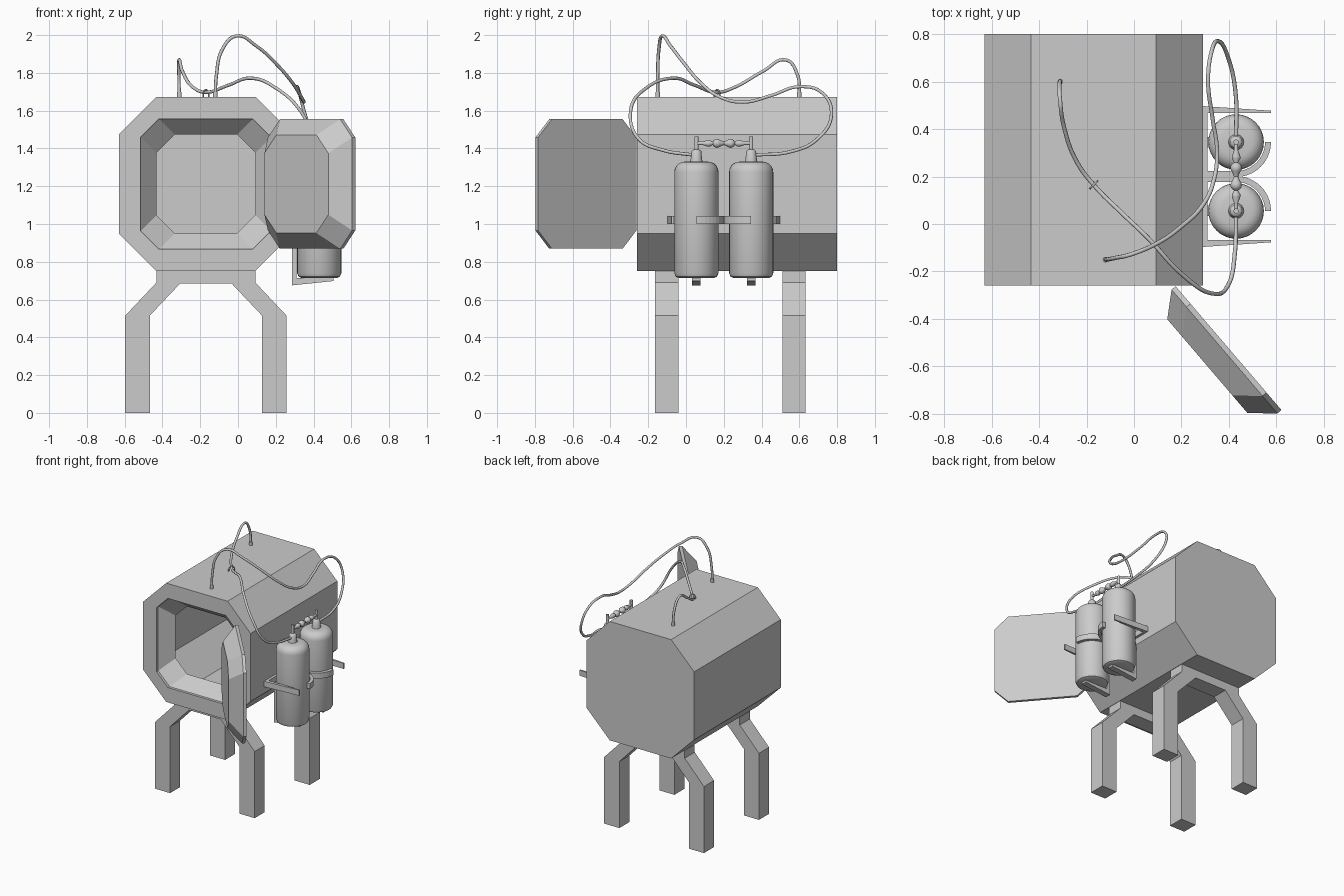
import bpy, bmesh, math
from mathutils import Vector, Matrix

if "Cube" in bpy.data.objects:
    bpy.data.objects.remove(bpy.data.objects["Cube"])

CX, CZ = -0.17, 1.212        # centre of the octagonal chamber
TX, MIDY = 0.43, 0.2         # tank axis x, mirror plane between tanks


def finish(name, bm, smooth=False):
    bmesh.ops.recalc_face_normals(bm, faces=bm.faces)
    me = bpy.data.meshes.new(name)
    bm.to_mesh(me)
    bm.free()
    ob = bpy.data.objects.new(name, me)
    bpy.context.collection.objects.link(ob)
    if smooth:
        bpy.ops.object.select_all(action='DESELECT')
        bpy.context.view_layer.objects.active = ob
        ob.select_set(True)
        bpy.ops.object.shade_smooth_by_angle(angle=math.radians(40))
    return ob


def loft(name, rings):
    bm = bmesh.new()
    vs = [[bm.verts.new(p) for p in r] for r in rings]
    n = len(vs[0])
    for a, b in zip(vs, vs[1:]):
        for i in range(n):
            j = (i + 1) % n
            bm.faces.new((a[i], a[j], b[j], b[i]))
    bm.faces.new(vs[0])
    bm.faces.new(vs[-1])
    return finish(name, bm)


def prism(name, pts, axis, lo, hi):
    if axis == 'y':
        return loft(name, [[(a, t, b) for a, b in pts] for t in (lo, hi)])
    return loft(name, [[(a, b, t) for a, b in pts] for t in (lo, hi)])


def octagon(h, c):
    k = h - c
    return [(-k, h), (k, h), (h, k), (h, -k), (k, -h), (-k, -h), (-h, -k), (-h, k)]


def lathe(name, profile, loc, axis='z', seg=24):
    bm = bmesh.new()
    vs = [bm.verts.new((r, 0, z)) for r, z in profile]
    edges = [bm.edges.new(p) for p in zip(vs, vs[1:])]
    bmesh.ops.spin(bm, geom=vs + edges, cent=(0, 0, 0), axis=(0, 0, 1),
                   angle=math.tau, steps=seg, use_duplicate=False)
    bmesh.ops.remove_doubles(bm, verts=bm.verts, dist=1e-5)
    if axis == 'y':
        bm.transform(Matrix.Rotation(-math.pi / 2, 4, 'X'))
    bm.transform(Matrix.Translation(loc))
    return finish(name, bm, True)


def hose(name, pts, radius=0.009):
    cu = bpy.data.curves.new(name, 'CURVE')
    cu.dimensions = '3D'
    cu.bevel_depth, cu.bevel_resolution, cu.resolution_u = radius, 2, 8
    cu.use_fill_caps = True
    sp = cu.splines.new('BEZIER')
    sp.bezier_points.add(len(pts) - 1)
    for bp, p in zip(sp.bezier_points, pts):
        bp.co = p
        bp.handle_left_type = bp.handle_right_type = 'AUTO'
    ob = bpy.data.objects.new(name, cu)
    bpy.context.collection.objects.link(ob)
    bpy.ops.object.select_all(action='DESELECT')
    bpy.context.view_layer.objects.active = ob
    ob.select_set(True)
    bpy.ops.object.convert(target='MESH')


# Hollow chamber: outer shell, bevelled doorway, inner walls
steps = [(0.46, 0.197, 0.8), (0.46, 0.197, -0.26), (0.345, 0.097, -0.26), (0.345, 0.097, -0.24),
         (0.262, 0.097, -0.145), (0.45, 0.193, -0.145), (0.45, 0.193, 0.79)]
loft("chamber", [[(CX + a, y, CZ + b) for a, b in octagon(h, c)] for h, c, y in steps])

# Open plug door, swung out on the right edge
hinge, d, n = Vector((0.175, -0.262, CZ)), Vector((0.65, -0.76, 0)), Vector((-0.76, -0.65, 0))
loft("door", [[hinge + d * (0.343 + a) + n * w + Vector((0, 0, b)) for a, b in octagon(h, 0.097)]
              for h, w in ((0.343, 0), (0.343, 0.022), (0.26, 0.117))])

# Arched leg pairs
half = [(0.262, 0.75), (0.262, 0.69), (0.427, 0.515), (0.427, 0),
        (0.297, 0), (0.297, 0.515), (0.135, 0.686)]
arch = [(CX + x, z) for x, z in half] + [(CX - x, z) for x, z in reversed(half)]
for name, y in (("front_legs", -0.163), ("rear_legs", 0.51)):
    prism(name, arch, 'y', y, y + 0.123)

# Gas tanks with necks, valves and brackets
for side, s in (("front", -1), ("rear", 1)):
    y = MIDY + 0.145 * s
    shoulder = [(0.062 + 0.055 * math.cos(t), 1.275 + 0.055 * math.sin(t))
                for t in (i * math.pi / 10 for i in range(6))]
    lathe(side + "_tank", [(0, 0.713), (0.09, 0.713), (0.109, 0.721), (0.117, 0.74)]
          + shoulder + [(0, 1.333)], (TX, y, 0), seg=32)
    lathe(side + "_neck", [(0, 1.325), (0.034, 1.325), (0.03, 1.345), (0.026, 1.385), (0.02, 1.392),
                           (0.011, 1.395), (0.011, 1.462), (0, 1.462)], (TX, y, 0), seg=16)
    # Coupling halves between the two valves
    prof = [(0, 0), (0.009, 0), (0.009, 0.035), (0.018, 0.06), (0.018, 0.07), (0.009, 0.085)]
    prof += [(0.024 * math.sin(t), 0.109 - 0.024 * math.cos(t))
             for t in (math.pi * i / 8 for i in range(1, 7))] + [(0.009, 0.145), (0, 0.145)]
    lathe(side + "_coupling", [(r, -s * h) for r, h in prof], (TX, y, 1.427), 'y', 16)
    # L-shaped rest below the tank
    prism(side + "_tank_rest", [(0.285, 0.675), (0.505, 0.698), (0.505, 0.714), (0.31, 0.714),
                                (0.31, 0.97), (0.285, 0.97)], 'y', y - 0.022, y + 0.022)
    # Tapered outer arm and curved inner clamp
    prism(side + "_clamp_arm", [(0.285, MIDY + 0.268 * s), (0.325, MIDY + 0.268 * s),
                                (0.577, MIDY + 0.267 * s), (0.577, MIDY + 0.277 * s),
                                (0.285, MIDY + 0.297 * s)], 'z', 1.0, 1.043)
    arc = [[(TX + r * math.cos(t), y - s * r * math.sin(t))
            for t in (math.pi / 2 * i / 10 for i in range(11))] for r in (0.147, 0.122)]
    prism(side + "_clamp_hook", arc[0] + [(0.29, MIDY)] + [(0.29, MIDY + 0.023 * s)]
          + arc[1][::-1], 'z', 1.0, 1.043)
prism("clamp_back_plate", [(0.285, -0.09), (0.31, -0.09), (0.31, 0.49), (0.285, 0.49)],
      'z', 1.0, 1.043)

# Hoses from the roof to the tank necks
hose("front_roof_hose", [(-0.12, -0.15, 1.66), (-0.115, -0.15, 1.78), (-0.08, -0.143, 1.93),
                         (-0.01, -0.127, 1.995), (0.1, -0.08, 1.94), (0.2, -0.01, 1.85),
                         (0.29, 0.08, 1.745), (0.335, 0.18, 1.672), (0.35, 0.3, 1.645),
                         (0.33, 0.45, 1.68), (0.312, 0.6, 1.727), (0.325, 0.72, 1.695),
                         (0.355, 0.77, 1.58), (0.4, 0.69, 1.445), (0.428, 0.55, 1.382),
                         (TX, 0.36, 1.365)])
hose("rear_roof_hose", [(-0.31, 0.6, 1.66), (-0.313, 0.59, 1.79), (-0.312, 0.53, 1.868),
                        (-0.295, 0.41, 1.81), (-0.24, 0.26, 1.725), (-0.17, 0.165, 1.697),
                        (-0.05, 0.045, 1.735), (0.06, -0.06, 1.772), (0.2, -0.21, 1.72),
                        (0.33, -0.293, 1.6), (0.4, -0.25, 1.45), (0.425, -0.12, 1.39),
                        (TX, 0.04, 1.365)])

# Roof fittings and hose clip
for name, x, y in (("front_fitting", -0.12, -0.15), ("rear_fitting", -0.31, 0.6)):
    lathe(name, [(0, 1.665), (0.012, 1.665), (0.012, 1.7), (0, 1.7)], (x, y, 0), seg=12)
hose("hose_clip", [(-0.185, 0.15, 1.672), (-0.182, 0.153, 1.7), (-0.17, 0.165, 1.711),
                   (-0.158, 0.177, 1.7), (-0.155, 0.18, 1.672)], 0.004)
